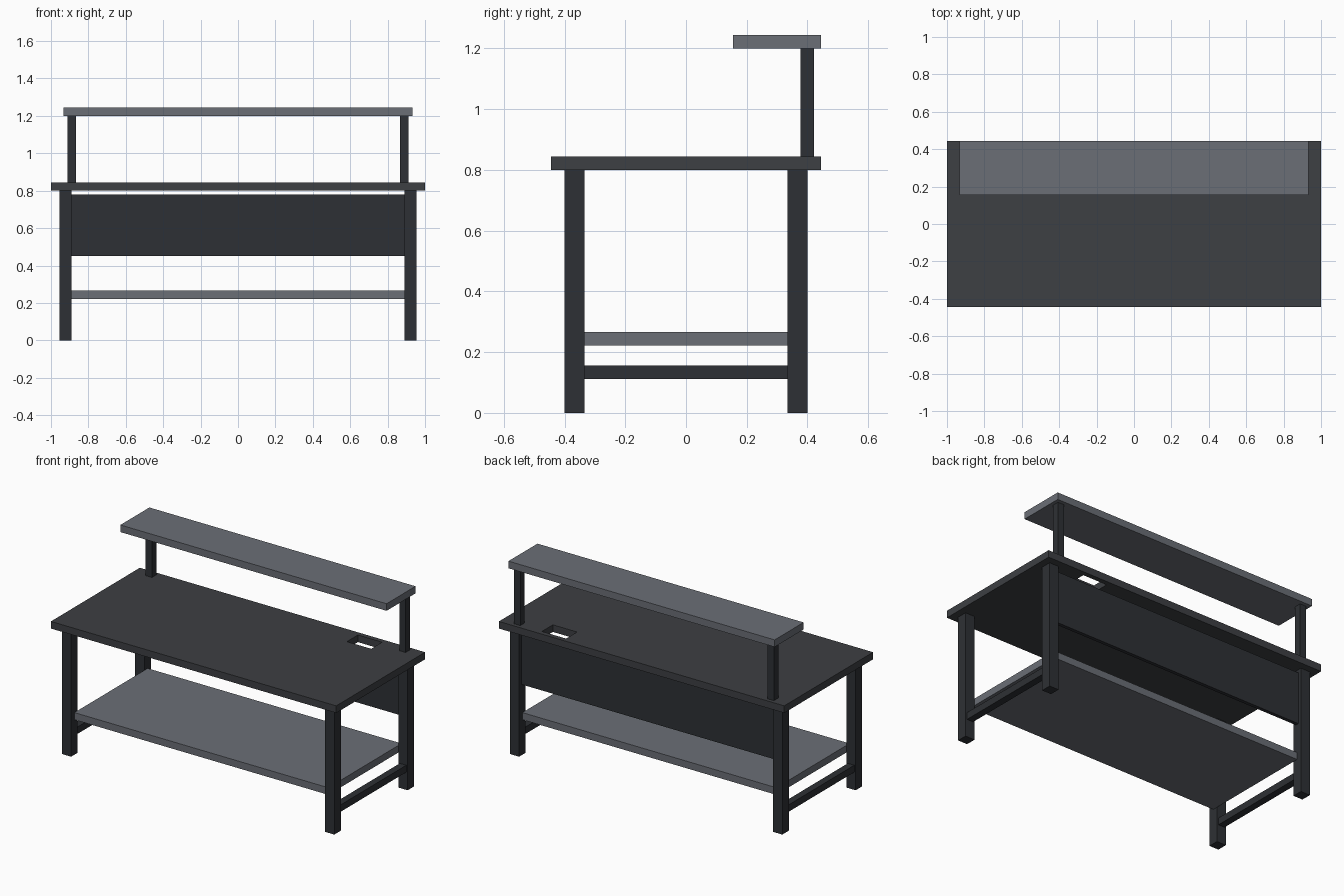
import bpy
import bmesh

if "Cube" in bpy.data.objects:
    bpy.data.objects.remove(bpy.data.objects["Cube"])


def material(name, rgb):
    m = bpy.data.materials.new(name)
    m.diffuse_color = (*rgb, 1)
    m.use_nodes = True
    m.node_tree.nodes["Principled BSDF"].inputs["Base Color"].default_value = m.diffuse_color
    return m


FRAME = material("dark_frame", (0.027, 0.030, 0.035))
TOP = material("charcoal_top", (0.047, 0.050, 0.056))
SHELF = material("grey_shelf", (0.145, 0.157, 0.180))


def box(name, xs, ys, zs, mat=None):
    """Axis-aligned box from its min/max extents."""
    size = [b - a for a, b in (xs, ys, zs)]
    bm = bmesh.new()
    bmesh.ops.create_cube(bm, size=1)
    bmesh.ops.scale(bm, vec=size, verts=bm.verts)
    mesh = bpy.data.meshes.new(name)
    bm.to_mesh(mesh)
    bm.free()
    ob = bpy.data.objects.new(name, mesh)
    ob.location = [(a + b) / 2 for a, b in (xs, ys, zs)]
    bpy.context.collection.objects.link(ob)
    if mat:
        mesh.materials.append(mat)
    return ob


def sided(s, a, b):
    return tuple(sorted((s * a, s * b)))


# Worktop with a cable opening at the back right
top = box("worktop", (-1, 1), (-0.445, 0.445), (0.80, 0.845), TOP)
cutter = box("cable_opening_cutter", (0.55, 0.72), (0.305, 0.415), (0.75, 0.90))
cutter.hide_render = True
cutter.hide_viewport = True
cutter.display_type = 'WIRE'
cut = top.modifiers.new("cable_opening", 'BOOLEAN')
cut.operation = 'DIFFERENCE'
cut.solver = 'EXACT'
cut.object = cutter

# Legs, side rails and riser posts on both sides
for s, side in ((-1, "left"), (1, "right")):
    for t, end in ((-1, "front"), (1, "back")):
        box(f"{end}_{side}_leg", sided(s, 0.89, 0.955), sided(t, 0.335, 0.40), (0, 0.80), FRAME)
    box(f"{side}_side_rail", sided(s, 0.90, 0.945), (-0.335, 0.335), (0.112, 0.156), FRAME)
    box(f"{side}_riser_post", sided(s, 0.867, 0.911), (0.377, 0.421), (0.845, 1.20), FRAME)

# Back privacy panel
box("back_panel", (-0.89, 0.89), (0.356, 0.378), (0.45, 0.78), FRAME)

# Lower and upper shelves
box("lower_shelf", (-0.89, 0.89), (-0.367, 0.367), (0.222, 0.267), SHELF)
box("upper_shelf", (-0.933, 0.933), (0.155, 0.445), (1.20, 1.245), SHELF)
